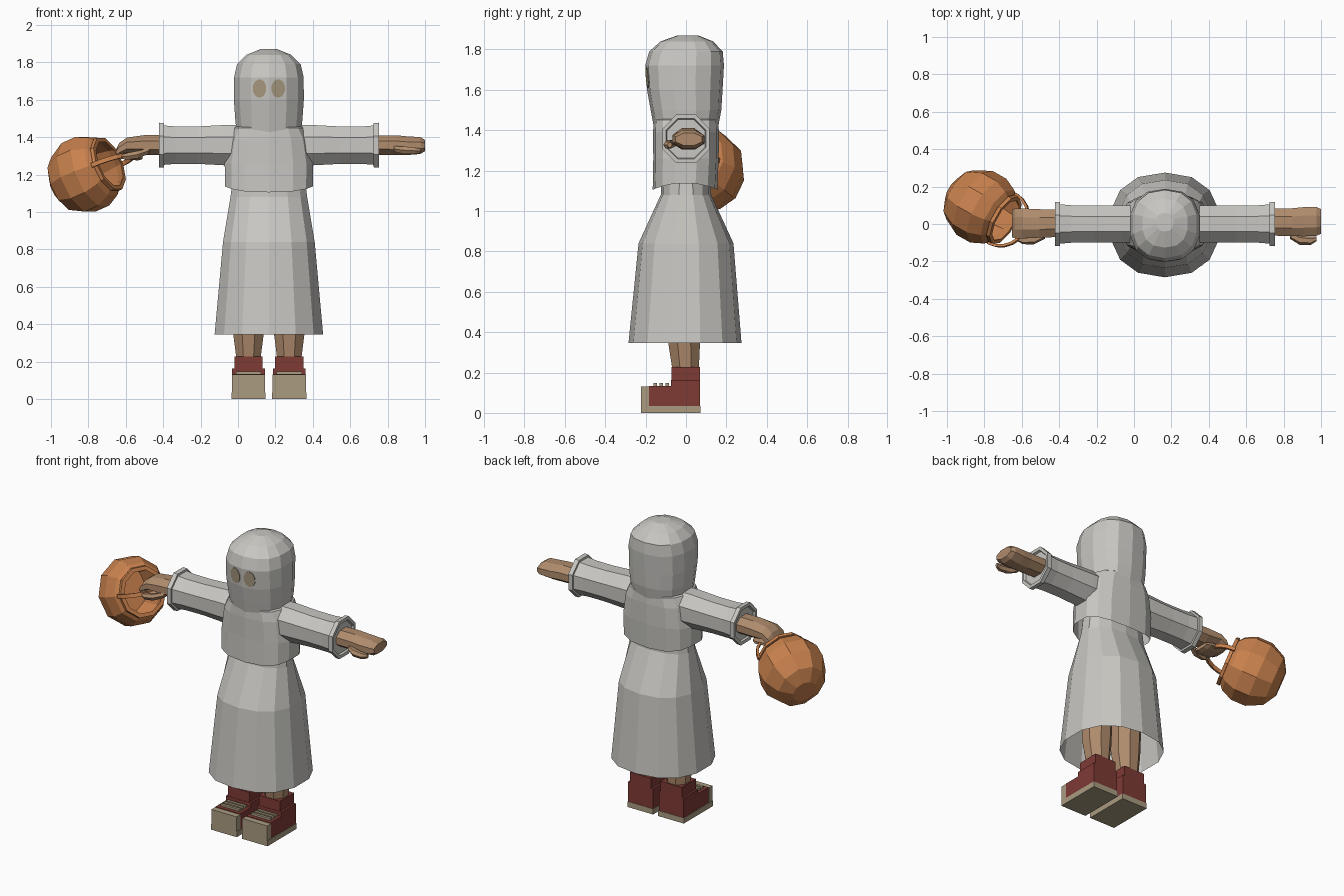
import bpy, bmesh, math
from mathutils import Matrix, Vector

if "Cube" in bpy.data.objects:
    bpy.data.objects.remove(bpy.data.objects["Cube"], do_unlink=True)


def material(name, rgb):
    m = bpy.data.materials.new(name)
    m.use_nodes = True
    m.diffuse_color = (*rgb, 1)
    bsdf = next(n for n in m.node_tree.nodes if n.type == "BSDF_PRINCIPLED")
    bsdf.inputs["Base Color"].default_value = (*rgb, 1)
    return m


CLOTH = material("pale grey cloth", (0.58, 0.57, 0.54))
SKIN = material("skin", (0.43, 0.26, 0.15))
ORANGE = material("bucket orange", (0.58, 0.22, 0.075))
RED = material("shoe red", (0.21, 0.043, 0.036))
TAN = material("tan", (0.40, 0.33, 0.22))

BODY_X = 0.165
BODY = Matrix.Translation((BODY_X, 0, 0))


def finish(name, bm, mat):
    bmesh.ops.recalc_face_normals(bm, faces=bm.faces)
    mesh = bpy.data.meshes.new(name)
    bm.to_mesh(mesh)
    bm.free()
    mesh.materials.append(mat)
    ob = bpy.data.objects.new(name, mesh)
    bpy.context.collection.objects.link(ob)
    return ob


def loft(name, rings, mat, frame=BODY, n=12, turn=0.0, power=2.0, start=False, end=False, droop=0.0):
    """Join rings of (height, radius x, radius y, centre x, centre y); droop lowers front and back of the first."""
    bm = bmesh.new()

    def bend(v):
        return math.copysign(abs(v) ** (2 / power), v)

    shape = [(bend(math.cos(a)), bend(math.sin(a)))
             for a in (turn + i * math.tau / n for i in range(n))]
    wide = max(u for u, v in shape)
    deep = max(v for u, v in shape)
    loops = []
    for k, ring in enumerate(rings):
        t, rx, ry, cx, cy = (*ring, 0, 0)[:5]
        loops.append([bm.verts.new(frame @ Vector((
            cx + rx * u / wide, cy + ry * v / deep,
            t - (droop * v * v if k == 0 else 0)))) for u, v in shape])
    for low, high in zip(loops, loops[1:]):
        for i in range(n):
            j = (i + 1) % n
            bm.faces.new((low[i], low[j], high[j], high[i]))
    if start:
        bm.faces.new(loops[0])
    if end:
        bm.faces.new(loops[-1])
    return finish(name, bm, mat)


def box(name, lo, hi, mat):
    lo, hi = Vector(lo), Vector(hi)
    bm = bmesh.new()
    bmesh.ops.create_cube(bm, size=1, matrix=Matrix.Translation((lo + hi) / 2)
                          @ Matrix.Diagonal((*(hi - lo), 1)))
    return finish(name, bm, mat)


# Robe: skirt, tunic and hood
loft("skirt", [(0.345, 0.29, 0.28, 0, -0.005), (0.84, 0.245, 0.235), (1.08, 0.205, 0.125),
               (1.2, 0.19, 0.12)], CLOTH, n=14, turn=math.pi / 2, power=2.3)
loft("tunic", [(1.14, 0.235, 0.16, 0, -0.005), (1.26, 0.236, 0.162), (1.39, 0.215, 0.163),
               (1.45, 0.185, 0.16), (1.47, 0.15, 0.14)],
     CLOTH, n=14, turn=math.pi / 2, power=2.7, droop=0.035)
HOOD = [(1.42, 0.172, 0.16), (1.5, 0.18, 0.175), (1.6, 0.187, 0.187, 0, -0.006),
        (1.72, 0.186, 0.195, 0, -0.007), (1.79, 0.17, 0.182), (1.84, 0.12, 0.13, 0, 0.004),
        (1.87, 0.045, 0.05, 0, 0.01)]
head_style = dict(n=14, turn=math.pi / 2, power=2.4, end=True)
loft("hood", HOOD, CLOTH, **head_style)

# Eye patches, trimmed to the shape of the hood
swollen = [(t, rx + 0.004, ry + 0.004, *c) for t, rx, ry, *c in HOOD]
trimmer = loft("eye_trimmer", swollen, CLOTH, start=True, **head_style)
for label, side in (("left", 1), ("right", -1)):
    bm = bmesh.new()
    bmesh.ops.create_cone(bm, cap_ends=True, segments=10, radius1=1, radius2=1, depth=0.1,
                          matrix=Matrix.Translation((BODY_X + side * 0.05, -0.22, 1.66))
                          @ Matrix.Diagonal((0.037, 1, 0.05, 1)) @ Matrix.Rotation(math.pi / 2, 4, "X"))
    eye = finish(label + "_eye", bm, TAN)
    cut = eye.modifiers.new("trim", "BOOLEAN")
    cut.operation = "INTERSECT"
    cut.solver = "EXACT"
    cut.object = trimmer
trimmer.hide_render = True
trimmer.hide_viewport = True


def arm_frame(side):
    """Local z runs out along the arm, local x to the back, local y up."""
    return Matrix(((0, 0, side, BODY_X), (1, 0, 0, 0), (0, 1, 0, 1.357), (0, 0, 0, 1)))


# Sleeves, with turned cuffs closed a little inside
OCT = math.pi / 8
for label, side in (("left", 1), ("right", -1)):
    loft(label + "_sleeve", [(0.12, 0.1, 0.108), (0.23, 0.1, 0.108), (0.38, 0.098, 0.1),
                             (0.5, 0.1, 0.1), (0.56, 0.105, 0.105)],
         CLOTH, arm_frame(side), n=8, turn=OCT)
    loft(label + "_cuff", [(0.56, 0.1, 0.1), (0.56, 0.117, 0.118), (0.588, 0.117, 0.12),
                           (0.588, 0.1, 0.1), (0.575, 0.095, 0.095)],
         CLOTH, arm_frame(side), n=8, turn=OCT, end=True)

# Open left hand
loft("left_hand", [(0.55, 0.072, 0.052, 0.01), (0.68, 0.074, 0.053, 0.01),
                   (0.74, 0.078, 0.05, 0.012, -0.003), (0.81, 0.077, 0.045, 0.014, -0.002),
                   (0.835, 0.066, 0.03, 0.014, -0.002)],
     SKIN, arm_frame(1), n=8, turn=OCT, end=True)
loft("left_thumb", [(0.67, 0.02, 0.015, -0.06, -0.02), (0.72, 0.026, 0.02, -0.085, -0.027),
                    (0.78, 0.022, 0.018, -0.09, -0.03), (0.81, 0.012, 0.012, -0.08, -0.03)],
     SKIN, arm_frame(1), n=6, start=True, end=True)

# Right hand, fingers curled round the handle
loft("right_hand", [(0.55, 0.072, 0.054, 0.003), (0.67, 0.076, 0.053, 0.003),
                    (0.76, 0.08, 0.042, 0.003, -0.002), (0.80, 0.08, 0.037, 0.003, -0.025),
                    (0.817, 0.074, 0.02, 0.003, -0.042)],
     SKIN, arm_frame(-1), n=8, turn=OCT, end=True)
loft("right_fingers", [(0.675, 0.05, 0.012, 0, -0.062), (0.7, 0.065, 0.018, 0, -0.064),
                       (0.79, 0.07, 0.018, 0, -0.055), (0.813, 0.068, 0.012, 0, -0.045)],
     SKIN, arm_frame(-1), n=8, turn=OCT, start=True, end=True)
loft("right_thumb", [(0.64, 0.018, 0.016, -0.06, -0.03), (0.7, 0.024, 0.02, -0.085, -0.05),
                     (0.76, 0.02, 0.018, -0.088, -0.06), (0.79, 0.01, 0.01, -0.08, -0.062)],
     SKIN, arm_frame(-1), n=6, start=True, end=True)

# Legs and shoes
for label, side in (("left", 1), ("right", -1)):
    cx = BODY_X + side * 0.109
    loft(label + "_leg", [(0.18, 0.06, 0.062), (0.36, 0.083, 0.08, 0, -0.01), (0.8, 0.09, 0.09)],
         SKIN, Matrix.Translation((cx, 0, 0)), n=8, turn=OCT, end=True)
    for part, half, y0, y1, z0, z1, mat in (
            ("sole", 0.091, -0.222, 0.072, 0, 0.035, TAN),
            ("toe_cap", 0.089, -0.222, -0.184, 0.035, 0.13, TAN),
            ("instep", 0.087, -0.184, -0.075, 0.035, 0.134, RED),
            ("heel", 0.088, -0.075, 0.07, 0.035, 0.162, RED),
            ("ankle_collar", 0.075, -0.073, 0.07, 0.162, 0.227, RED)):
        box(f"{label}_shoe_{part}", (cx - half, y0, z0), (cx + half, y1, z1), mat)
    for i in range(3):
        y = -0.16 + i * 0.029
        box(f"{label}_lace_{i + 1}", (cx - 0.068, y, 0.134), (cx + 0.068, y + 0.017, 0.147), TAN)

# Round bucket tipped towards the hand
axis = Vector((0.81, -0.46, 0.36)).normalized()
across = axis.cross(Vector((0, 0, 1))).normalized()
up = axis.cross(across)
bucket = Matrix((across, up, axis)).transposed().to_4x4()
bucket.translation = (-0.812, 0.09, 1.203)
profile = [(-0.19, 0.075), (-0.145, 0.15), (-0.05, 0.196), (0.04, 0.196), (0.11, 0.165),
           (0.135, 0.135), (0.135, 0.148), (0.155, 0.146), (0.155, 0.122), (0.11, 0.145),
           (0, 0.175), (-0.12, 0.14)]
loft("bucket", [(t, r, r) for t, r in profile], ORANGE, bucket, n=10, start=True, end=True)

# Bucket handle: a half hoop with a square section
bm = bmesh.new()
last = None
STEPS = 10
for i in range(STEPS + 1):
    a = math.pi * i / STEPS
    ring = [bm.verts.new(bucket @ Vector(((0.15 + d) * math.cos(a), w, 0.13 + (0.15 + d) * math.sin(a))))
            for d, w in ((-0.007, -0.012), (0.007, -0.012), (0.007, 0.012), (-0.007, 0.012))]
    if last:
        for k in range(4):
            m = (k + 1) % 4
            bm.faces.new((last[k], last[m], ring[m], ring[k]))
    if i in (0, STEPS):
        bm.faces.new(ring)
    last = ring
finish("bucket_handle", bm, ORANGE)
